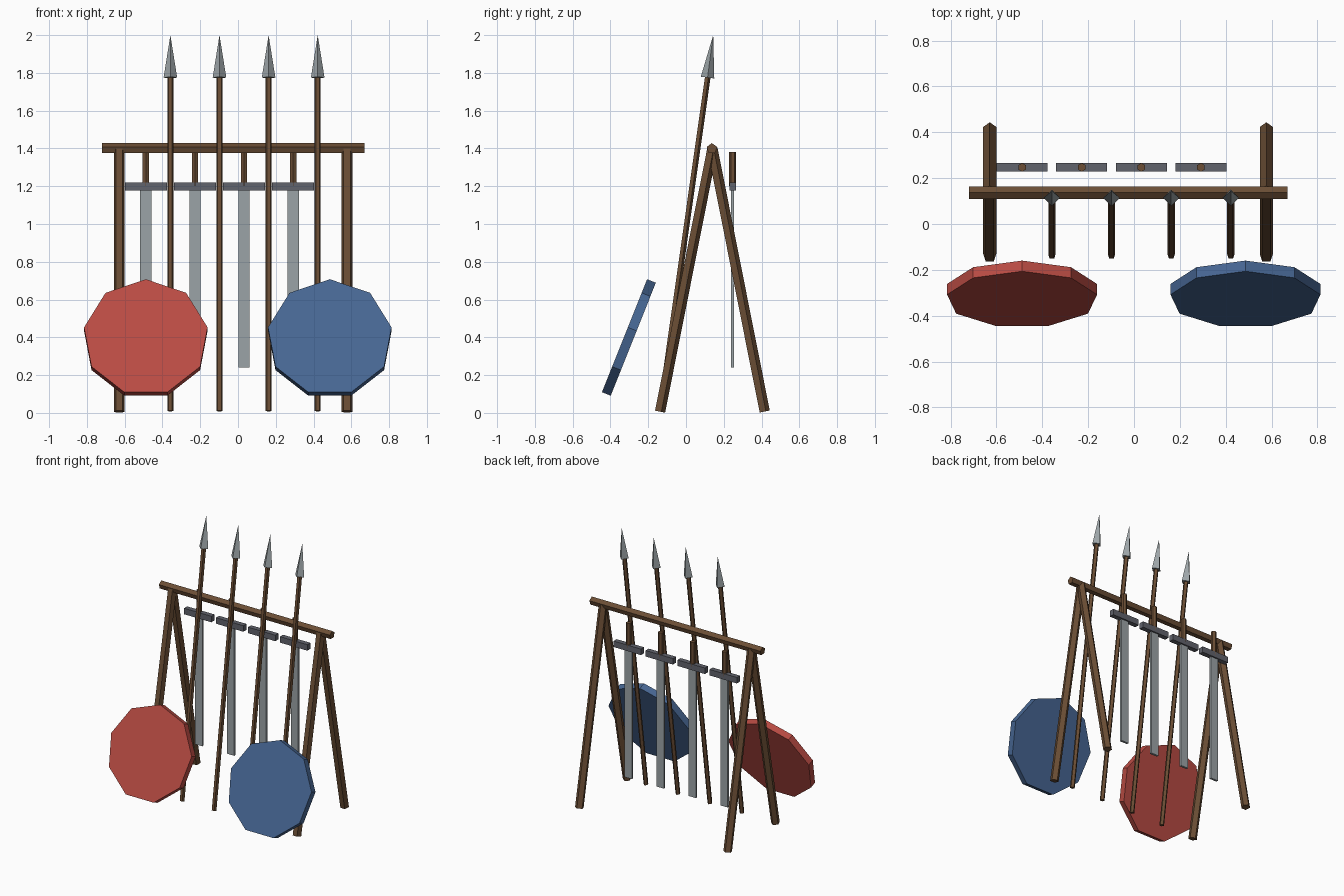
import bpy
import math
from mathutils import Matrix, Vector

if "Cube" in bpy.data.objects:
    bpy.data.objects.remove(bpy.data.objects["Cube"])


def material(name, r, g, b):
    m = bpy.data.materials.new(name)
    m.diffuse_color = (r, g, b, 1)
    m.use_nodes = True
    m.node_tree.nodes["Principled BSDF"].inputs["Base Color"].default_value = m.diffuse_color
    return m


WOOD = material("wood", 0.145, 0.075, 0.035)
STEEL = material("steel", 0.33, 0.37, 0.385)
IRON = material("dark_iron", 0.12, 0.125, 0.15)
RED = material("red_paint", 0.49, 0.072, 0.057)
BLUE = material("blue_paint", 0.062, 0.133, 0.29)


def rod(name, a, b, r1, r2, sides, mat, ridge=(0, 1, 0)):
    """Prism or cone from a to b with one corner turned towards ridge."""
    a, b = Vector(a), Vector(b)
    z = (b - a).normalized()
    x = Vector(ridge).cross(z).normalized()
    y = z.cross(x)
    bpy.ops.mesh.primitive_cone_add(vertices=sides, radius1=r1, radius2=r2, depth=(b - a).length)
    o = bpy.context.object
    o.name = name
    o.matrix_world = Matrix.Translation((a + b) / 2) @ Matrix((x, y, z)).transposed().to_4x4()
    o.data.materials.append(mat)
    return o


def box(name, loc, size, mat):
    bpy.ops.mesh.primitive_cube_add(size=1, location=loc)
    o = bpy.context.object
    o.name = name
    o.scale = size
    o.data.materials.append(mat)


# Rack frame: top bar and two A-shaped leg pairs
rod("top_bar", (-0.72, 0.137, 1.399), (0.67, 0.137, 1.399), 0.029, 0.029, 5, WOOD, (0, 0, 1))
for side, x in (("left", -0.629), ("right", 0.577)):
    for end, y in (("front", -0.14), ("back", 0.414)):
        rod(f"{side}_{end}_leg", (x, y, 0.007), (x, 0.137, 1.40), 0.03, 0.03, 5, WOOD)

# Spears leaning on the bar
for i in range(4):
    x = -0.358 + 0.26 * i
    rod(f"spear_shaft_{i + 1}", (x, -0.138, 0.01), (x, 0.114, 1.78), 0.0165, 0.0165, 5, WOOD)
    rod(f"spear_head_{i + 1}", (x, 0.114, 1.775), (x, 0.144, 2.0), 0.036, 0, 4, STEEL)

# Swords hanging behind the bar
for i in range(4):
    x = -0.488 + 0.26 * i
    box(f"sword_blade_{i + 1}", (x, 0.247, 0.71), (0.06, 0.016, 0.94), STEEL)
    box(f"sword_guard_{i + 1}", (x, 0.247, 1.199), (0.222, 0.036, 0.044), IRON)
    rod(f"sword_grip_{i + 1}", (x, 0.247, 1.20), (x, 0.247, 1.38), 0.019, 0.019, 6, WOOD)

# Nine-sided shields leaning back at the front
tilt = 0.38
up = Vector((0, math.sin(tilt), math.cos(tilt)))
normal = Vector((0, -math.cos(tilt), math.sin(tilt)))
for name, x, mat in (("red_shield", -0.488, RED), ("blue_shield", 0.486, BLUE)):
    c = Vector((x, -0.306, 0.39))
    rod(name, c - normal * 0.025, c + normal * 0.025, 0.332, 0.332, 9, mat, up)
